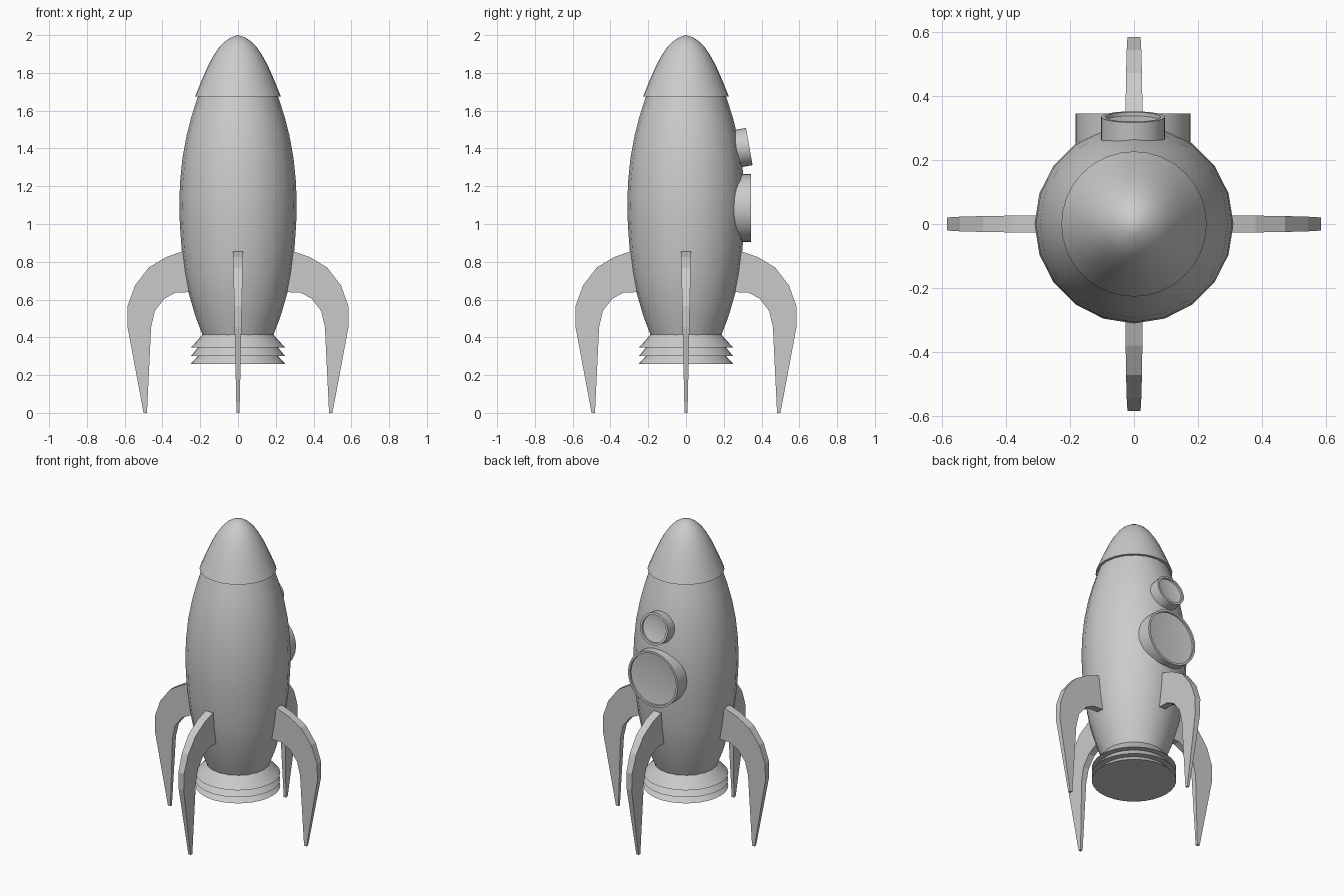
import bpy, bmesh, math
from mathutils import Matrix

if "Cube" in bpy.data.objects:
    bpy.data.objects.remove(bpy.data.objects["Cube"])


def finish(name, bm, smooth_angle=None, matrix=None):
    bmesh.ops.remove_doubles(bm, verts=bm.verts, dist=1e-5)
    bmesh.ops.recalc_face_normals(bm, faces=bm.faces)
    me = bpy.data.meshes.new(name)
    bm.to_mesh(me)
    bm.free()
    ob = bpy.data.objects.new(name, me)
    bpy.context.collection.objects.link(ob)
    if matrix:
        ob.matrix_world = matrix
    if smooth_angle:
        bpy.ops.object.select_all(action='DESELECT')
        ob.select_set(True)
        bpy.context.view_layer.objects.active = ob
        bpy.ops.object.shade_smooth_by_angle(angle=math.radians(smooth_angle))
    return ob


def lathe(name, profile, sides, matrix=None):
    """Revolve (radius, height) points about z."""
    bm = bmesh.new()
    vs = [bm.verts.new((r, 0, z)) for r, z in profile]
    edges = [bm.edges.new(p) for p in zip(vs, vs[1:])]
    bmesh.ops.spin(bm, geom=vs + edges, cent=(0, 0, 0), axis=(0, 0, 1),
                   angle=math.tau, steps=sides, use_merge=True)
    return finish(name, bm, 35, matrix)


# Hull
lathe("hull", [(0, .41), (.187, .41), (.225, .51), (.263, .64), (.284, .75), (.299, .87),
               (.308, 1.0), (.311, 1.1), (.307, 1.22), (.294, 1.35), (.272, 1.47),
               (.245, 1.575), (.207, 1.69), (0, 1.69)], 20)

# Nose cone with an overhanging lip
lathe("nose_cone", [(0, 1.675), (.227, 1.675), (.19, 1.766), (.155, 1.845), (.127, 1.895),
                    (.097, 1.94), (.068, 1.968), (.035, 1.989), (0, 2.0)], 32)

# Stepped exhaust nozzle
lathe("nozzle", [(0, .415), (.187, .415), (.25, .345), (.213, .345), (.25, .3), (.213, .3),
                 (.25, .26), (0, .26)], 32)

# Four curved landing fins, thinning toward the foot
outline = [(.25, .855), (.30, .853), (.38, .825), (.472, .77), (.545, .675), (.585, .565),
           (.585, .455), (.50, 0), (.482, 0), (.46, .455), (.44, .54), (.39, .605),
           (.33, .637), (.23, .64)]
for i, side in enumerate(("right", "back", "left", "front")):
    bm = bmesh.new()
    rows = [[bm.verts.new((x, s * (.008 + .022 * z), z)) for x, z in outline] for s in (-1, 1)]
    for row in rows:
        bm.faces.new(row)
    n = len(outline)
    for j in range(n):
        k = (j + 1) % n
        bm.faces.new((rows[0][j], rows[0][k], rows[1][k], rows[1][j]))
    bmesh.ops.triangulate(bm, faces=[f for f in bm.faces if len(f.verts) > 4])
    finish(side + "_fin", bm, None, Matrix.Rotation(i * math.pi / 2, 4, 'Z'))


# Portholes on the back: thin rim around a recessed dish
def porthole(name, radius, y, z, tilt, depth):
    inner = radius - .014
    profile = [(0, -depth), (radius, -depth), (radius, 0), (inner, 0), (inner, -.012),
               (inner * .7, -.018), (inner * .35, -.021), (0, -.022)]
    m = Matrix.Translation((-.003, y, z)) @ Matrix.Rotation(math.radians(tilt - 90), 4, 'X')
    lathe(name, profile, 32, m)


porthole("large_porthole", .18, .345, 1.085, 0, .11)
porthole("small_porthole", .1, .335, 1.41, 10, .085)
